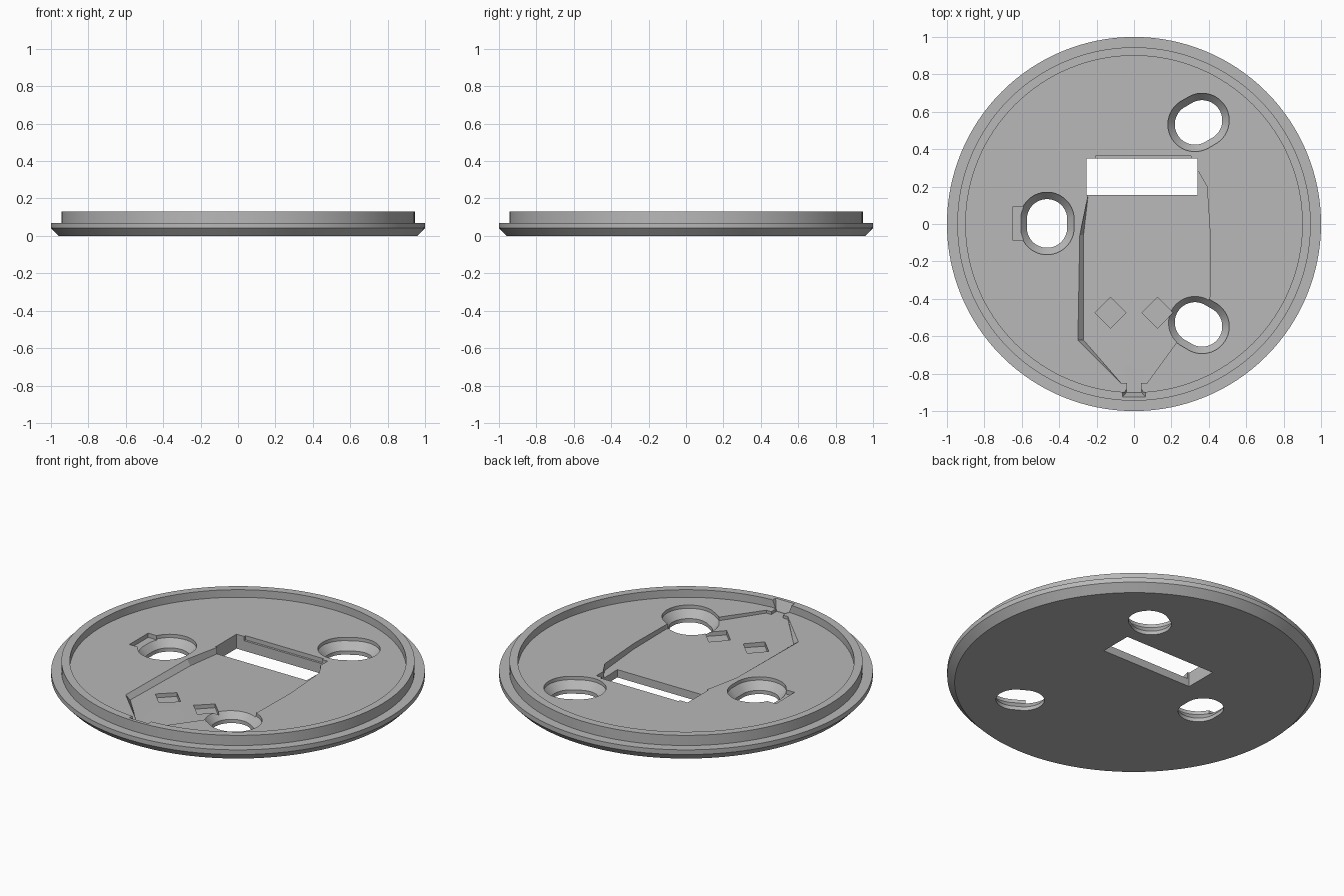
import bpy, bmesh
from math import cos, sin, pi, radians

cube = bpy.data.objects.get("Cube")
if cube:
    bpy.data.objects.remove(cube, do_unlink=True)

FLOOR, TOP, ABOVE = 0.085, 0.13, 0.2

grey = bpy.data.materials.new("plain_grey")
grey.use_nodes = True
colour = (0.48, 0.48, 0.48, 1)
grey.diffuse_color = colour
grey.node_tree.nodes["Principled BSDF"].inputs["Base Color"].default_value = colour


def loft(name, rings):
    """Closed solid through matching rings of points, capped at both ends."""
    bm = bmesh.new()
    loops = [[bm.verts.new(p) for p in ring] for ring in rings]
    n = len(loops[0])
    for a, b in zip(loops, loops[1:]):
        for i in range(n):
            j = (i + 1) % n
            bm.faces.new((a[i], a[j], b[j], b[i]))
    bm.faces.new(loops[0][::-1])
    bm.faces.new(loops[-1])
    bmesh.ops.recalc_face_normals(bm, faces=bm.faces)
    mesh = bpy.data.meshes.new(name)
    bm.to_mesh(mesh)
    bm.free()
    mesh.materials.append(grey)
    obj = bpy.data.objects.new(name, mesh)
    bpy.context.collection.objects.link(obj)
    return obj


def circle(r, z, n=128):
    return [(r * cos(2 * pi * i / n), r * sin(2 * pi * i / n), z) for i in range(n)]


def slot_ring(cx, cy, angle, r, z, n=48, half=0.022):
    """Rounded slot outline, its long axis turned by angle."""
    ring = []
    for i in range(n):
        t = 2 * pi * (i + 0.5) / n
        u, v = r * cos(t) + (half if cos(t) > 0 else -half), r * sin(t)
        ring.append((cx + u * cos(angle) - v * sin(angle),
                     cy + u * sin(angle) + v * cos(angle), z))
    return ring


def box(name, x0, x1, y0, y1, z0, z1=ABOVE):
    pts = [(x0, y0), (x1, y0), (x1, y1), (x0, y1)]
    return loft(name, [[(x, y, z) for x, y in pts] for z in (z0, z1)])


# Round plate: bevelled underside, stepped flange, raised lip, sunken floor
plate = loft("round_plate", [circle(r, z) for r, z in (
    (0.96, 0), (1, 0.042), (1, 0.07), (0.945, 0.07),
    (0.945, TOP), (0.9, TOP), (0.9, FLOOR))])

cutters = []

# Sculpted pocket with sloping floor
outline = [(-0.245, 0.155), (-0.29, -0.06), (-0.3, -0.62), (-0.07, -0.85),
           (0.07, -0.85), (0.23, -0.63), (0.38, -0.45), (0.405, -0.39),
           (0.41, -0.1), (0.39, 0.2), (0.345, 0.28), (-0.2, 0.28)]
cutters.append(loft("pocket_cutter", [
    [(max(x, -0.27), y, 0.046 - 0.022 * (y - 0.155)) for x, y in outline],
    [(x, y, FLOOR) for x, y in outline],
    [(x, y, ABOVE) for x, y in outline]]))

# Rectangular opening and the shallow ledge behind it
cutters.append(box("opening_cutter", -0.255, 0.34, 0.155, 0.35, -0.1))
cutters.append(box("ledge_cutter", -0.205, 0.305, 0.3, 0.363, 0.06))

# Three countersunk screw slots
for cx, cy, deg in ((-0.465, 0.003, 90), (0.345, 0.543, 30), (0.345, -0.537, -30)):
    cutters.append(loft("screw_slot_cutter", [
        slot_ring(cx, cy, radians(deg), r, z) for r, z in (
            (0.108, -0.1), (0.108, 0.022), (0.145, 0.065), (0.145, ABOVE))]))

# Side notch on the left-hand slot
cutters.append(box("slot_notch_cutter", -0.65, -0.55, -0.085, 0.09, 0.06))

# Two diamond pits in the pocket floor
for cx in (-0.125, 0.125):
    cutters.append(loft("diamond_cutter", [
        [(cx + 0.083 * cos(k * pi / 2), -0.475 + 0.083 * sin(k * pi / 2), z)
         for k in range(4)] for z in (0.036, ABOVE)]))

# Channel from the pocket tip to a flared notch in the lip
cutters.append(box("channel_cutter", -0.038, 0.038, -0.9, -0.82, 0.068))
cutters.append(loft("lip_notch_cutter", [
    [(-w, y0, z), (w, y0, z), (w, -0.888, z), (-w, -0.888, z)]
    for w, y0, z in ((0.04, -0.9, 0.073), (0.062, -0.925, TOP), (0.062, -0.925, ABOVE))]))

# Cut everything from the plate
bpy.context.view_layer.objects.active = plate
for cutter in cutters:
    cutter.hide_render = True
    mod = plate.modifiers.new("cut", 'BOOLEAN')
    mod.operation = 'DIFFERENCE'
    mod.solver = 'EXACT'
    mod.object = cutter
    bpy.ops.object.modifier_apply(modifier=mod.name)
    bpy.data.objects.remove(cutter, do_unlink=True)

bpy.ops.object.select_all(action='DESELECT')
plate.select_set(True)
bpy.ops.object.shade_smooth_by_angle(angle=radians(20))
